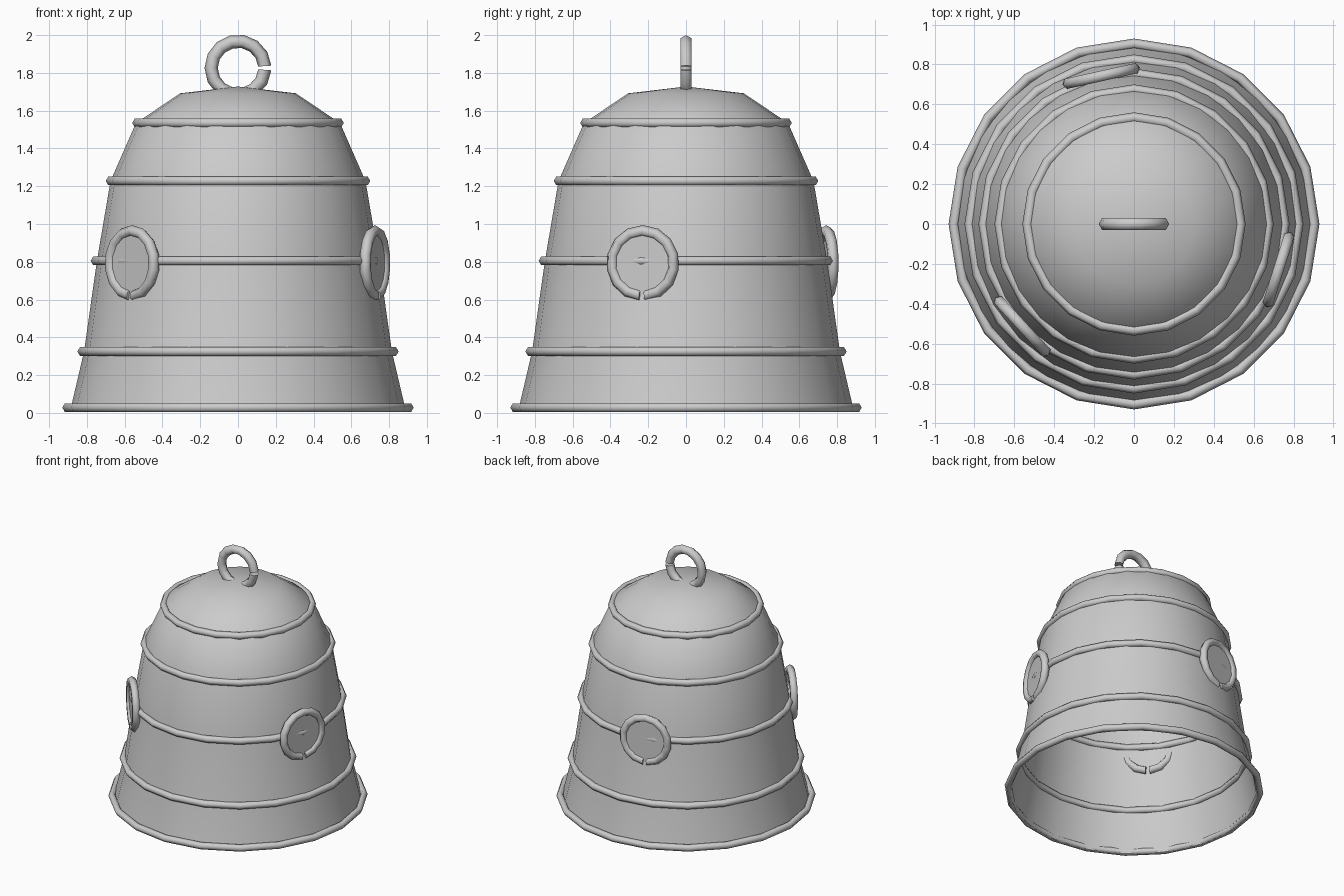
import bpy, math
from mathutils import Matrix, Vector

if "Cube" in bpy.data.objects:
    bpy.data.objects.remove(bpy.data.objects["Cube"])

metal = bpy.data.materials.new("grey_metal")
metal.diffuse_color = (0.6, 0.6, 0.6, 1)
metal.use_nodes = True
metal.node_tree.nodes["Principled BSDF"].inputs["Base Color"].default_value = metal.diffuse_color


def make(name, verts, faces, angle=70):
    mesh = bpy.data.meshes.new(name)
    mesh.from_pydata(verts, [], faces)
    mesh.materials.append(metal)
    mesh.validate()
    ob = bpy.data.objects.new(name, mesh)
    bpy.context.collection.objects.link(ob)
    bpy.ops.object.select_all(action='DESELECT')
    ob.select_set(True)
    bpy.context.view_layer.objects.active = ob
    bpy.ops.object.shade_smooth_by_angle(angle=math.radians(angle))
    return ob


def ring(name, major, tube, segs, matrix, gap=0.0, sides=6):
    """Hexagonal tube swept around local z; gap is the half angle left open at local +x."""
    rows = segs + 1 if gap else segs
    verts, faces = [], []
    for i in range(rows):
        a = gap + (2 * math.pi - 2 * gap) * i / segs
        for j in range(sides):
            b = 2 * math.pi * j / sides
            r = major + tube * math.cos(b)
            verts.append(matrix @ Vector((r * math.cos(a), r * math.sin(a), tube * math.sin(b))))
    for i in range(segs):
        k = (i + 1) % rows
        for j in range(sides):
            n = (j + 1) % sides
            faces.append((i * sides + j, k * sides + j, k * sides + n, i * sides + n))
    if gap:
        faces.append(tuple(range(sides)))
        faces.append(tuple(reversed(range(segs * sides, rows * sides))))
    return make(name, verts, faces)


# Bell shell: thin revolved surface, open at the bottom
profile = [(0.89, 0.005), (0.815, 0.325), (0.747, 0.805), (0.675, 1.228),
           (0.54, 1.535), (0.305, 1.692)]
N = 24
verts = [(r * math.cos(2 * math.pi * i / N), r * math.sin(2 * math.pi * i / N), z)
         for r, z in profile for i in range(N)]
faces = [(k * N + i, k * N + (i + 1) % N, (k + 1) * N + (i + 1) % N, (k + 1) * N + i)
         for k in range(len(profile) - 1) for i in range(N)]
tip = len(verts)
verts.append((0, 0, 1.728))
faces += [(tip - N + i, tip - N + (i + 1) % N, tip) for i in range(N)]
make("bell_shell", verts, faces, 50)

# Horizontal bands
for i, (r, z) in enumerate([(0.93, 0.028), (0.85, 0.325), (0.78, 0.805),
                            (0.70, 1.228), (0.56, 1.535)]):
    ring(f"band_{i + 1}", r - 0.026, 0.026, 20, Matrix.Translation((0, 0, z)))

# Top loop, standing in the xz plane with a small break on one side
ring("top_loop", 0.142, 0.035, 14,
     Matrix.Translation((0, 0, 1.826)) @ Matrix.Rotation(math.pi / 2, 4, 'X'), gap=0.07)

# Three round medallions, each a broken rim with a flat disc
for i, deg in enumerate((102.5, 222.5, 342.5)):
    a = math.radians(deg)
    out = Vector((math.cos(a), math.sin(a), 0))
    down = Vector((0, 0, -1))
    side = out.cross(down)
    basis = Matrix((down, side, out)).transposed().to_4x4()
    m = Matrix.Translation(out * 0.76 + Vector((0, 0, 0.792))) @ basis
    ring(f"medallion_rim_{i + 1}", 0.172, 0.03, 14, m, gap=0.08)
    pts = [m @ Vector((0.17 * math.cos(t * math.pi / 8), 0.17 * math.sin(t * math.pi / 8), 0.009))
           for t in range(16)]
    make(f"medallion_disc_{i + 1}", pts, [tuple(range(16))])
